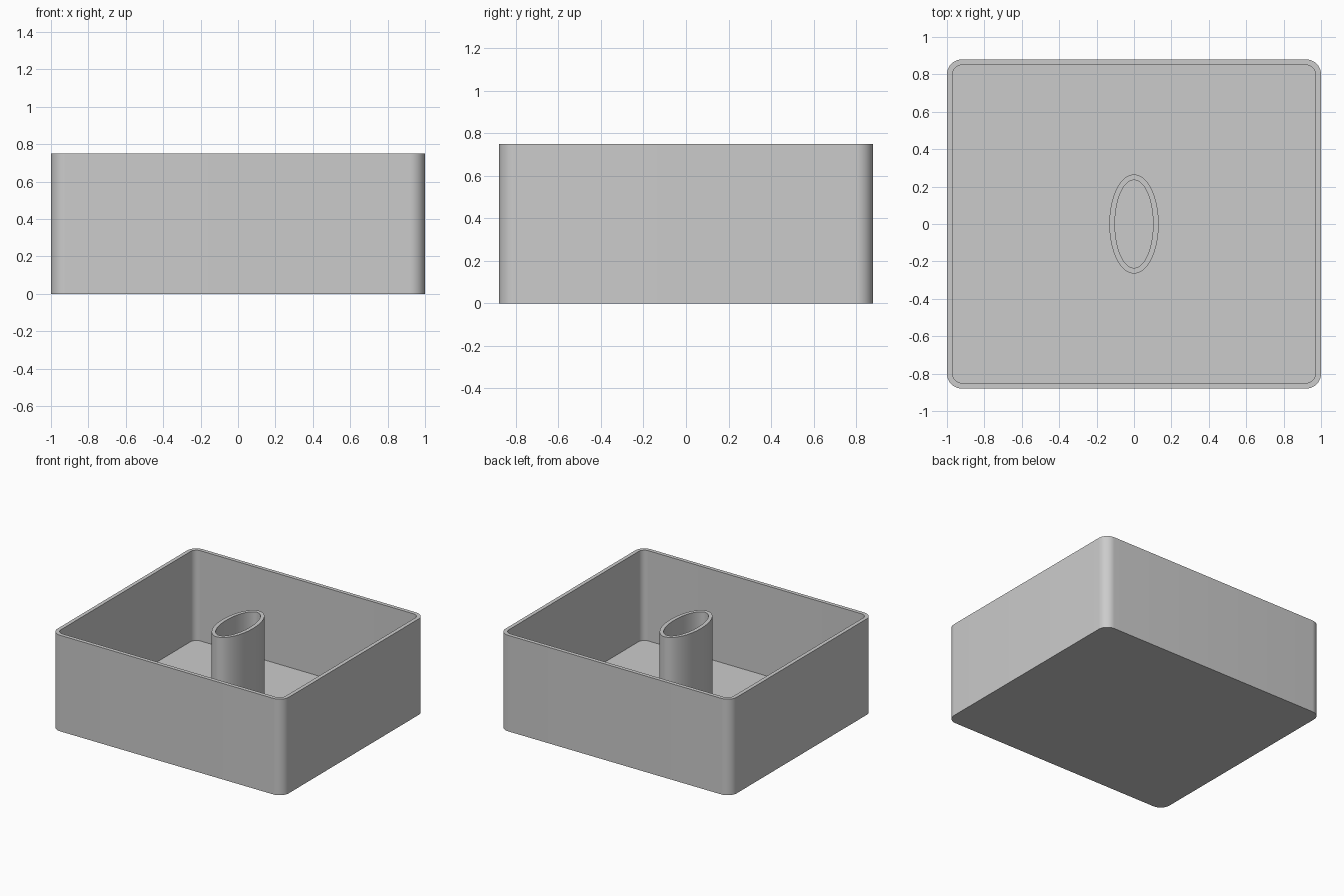
import bpy
import bmesh
from math import sin, cos, pi, radians

cube = bpy.data.objects.get("Cube")
if cube:
    bpy.data.objects.remove(cube, do_unlink=True)

HALF_X, HALF_Y, HEIGHT = 1.0, 0.88, 0.75
WALL, FLOOR, CORNER = 0.03, 0.045, 0.08
TUBE_X, TUBE_Y = 0.132, 0.265

grey = bpy.data.materials.new("plain grey")
grey.use_nodes = True
colour = (0.6, 0.6, 0.6, 1)
grey.diffuse_color = colour
grey.node_tree.nodes["Principled BSDF"].inputs["Base Color"].default_value = colour


def rounded_rectangle(inset, z, steps=12):
    """Outline with rounded corners, pulled inward by inset."""
    r = CORNER - inset
    points = []
    for quarter, (sx, sy) in enumerate([(1, 1), (-1, 1), (-1, -1), (1, -1)]):
        for i in range(steps + 1):
            a = (quarter + i / steps) * pi / 2
            points.append((sx * (HALF_X - CORNER) + r * cos(a),
                           sy * (HALF_Y - CORNER) + r * sin(a), z))
    return points


def ellipse(inset, z, steps=96):
    return [((TUBE_X - inset) * cos(2 * pi * i / steps),
             (TUBE_Y - inset) * sin(2 * pi * i / steps), z) for i in range(steps)]


def loft(name, outlines, capped):
    """Skin a series of matching outlines, optionally closing both ends."""
    bm = bmesh.new()
    rings = [[bm.verts.new(p) for p in outline] for outline in outlines]
    n = len(rings[0])
    for low, high in zip(rings, rings[1:]):
        for i in range(n):
            j = (i + 1) % n
            bm.faces.new((low[i], low[j], high[j], high[i]))
    if capped:
        bm.faces.new(rings[0][::-1])
        bm.faces.new(rings[-1])
    mesh = bpy.data.meshes.new(name)
    bm.to_mesh(mesh)
    bm.free()
    mesh.materials.append(grey)
    obj = bpy.data.objects.new(name, mesh)
    bpy.context.collection.objects.link(obj)
    bpy.ops.object.select_all(action="DESELECT")
    obj.select_set(True)
    bpy.context.view_layer.objects.active = obj
    bpy.ops.object.shade_smooth_by_angle(angle=radians(30))


# Open tray: outside wall, rim, inside wall and floor
loft("open_tray", [rounded_rectangle(0, 0), rounded_rectangle(0, HEIGHT),
                   rounded_rectangle(WALL, HEIGHT), rounded_rectangle(WALL, FLOOR)], True)

# Hollow oval post standing on the tray floor
loft("oval_tube", [ellipse(0, FLOOR), ellipse(0, HEIGHT),
                   ellipse(WALL, HEIGHT), ellipse(WALL, FLOOR)], False)
